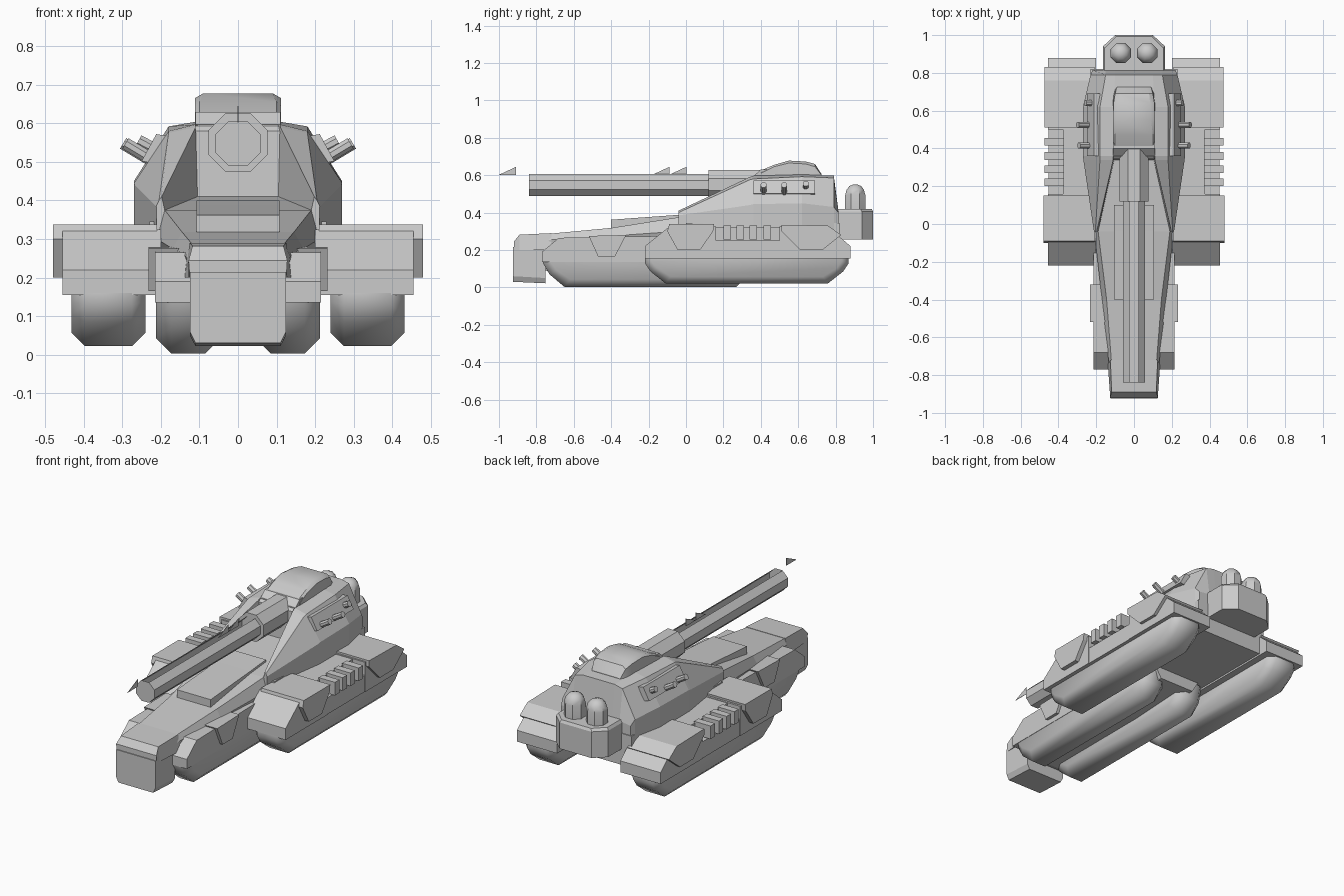
import bpy, bmesh, math
from mathutils import Vector

if "Cube" in bpy.data.objects:
    bpy.data.objects.remove(bpy.data.objects["Cube"])


def make(name, bm, mirror=False, smooth=None):
    bmesh.ops.recalc_face_normals(bm, faces=bm.faces)
    me = bpy.data.meshes.new(name)
    bm.to_mesh(me)
    bm.free()
    ob = bpy.data.objects.new(name, me)
    bpy.context.collection.objects.link(ob)
    if mirror:
        ob.modifiers.new("Mirror", 'MIRROR')
    if smooth:
        bpy.ops.object.select_all(action='DESELECT')
        ob.select_set(True)
        bpy.context.view_layer.objects.active = ob
        bpy.ops.object.shade_smooth_by_angle(angle=math.radians(smooth))
    return ob


def loft(name, rings, mirror=False, smooth=None, caps=True):
    """Skin closed rings of equal length."""
    bm = bmesh.new()
    rows = [[bm.verts.new(p) for p in r] for r in rings]
    n = len(rows[0])
    for a, b in zip(rows, rows[1:]):
        for i in range(n):
            j = (i + 1) % n
            bm.faces.new((a[i], a[j], b[j], b[i]))
    if caps:
        bm.faces.new(rows[0])
        bm.faces.new(rows[-1])
    return make(name, bm, mirror, smooth)


def side_prism(name, prof, x0, x1, mirror=False):
    """Extrude a (y, z) side profile between two x values."""
    return loft(name, [[(x, y, z) for y, z in prof] for x in (x0, x1)], mirror)


def sym_loft(name, sections, smooth=None):
    """Loft half sections (y, [(x, z)...]) mirrored into full rings."""
    rings = []
    for y, pts in sections:
        rings.append([(x, y, z) for x, z in pts] + [(-x, y, z) for x, z in reversed(pts)])
    return loft(name, rings, smooth=smooth)


def box(name, lo, hi, mirror=False):
    return side_prism(name, [(lo[1], lo[2]), (hi[1], lo[2]), (hi[1], hi[2]), (lo[1], hi[2])],
                      lo[0], hi[0], mirror)


def rod(name, p, q, r, sides=8, mirror=False, smooth=None):
    p, q = Vector(p), Vector(q)
    rot = (q - p).to_track_quat('Z', 'Y')
    ring = [rot @ Vector((r * math.cos((i + .5) * math.tau / sides),
                          r * math.sin((i + .5) * math.tau / sides), 0)) for i in range(sides)]
    return loft(name, [[p + v for v in ring], [q + v for v in ring]], mirror, smooth)


def track(name, prof, x0, x1, cham):
    """Tread with its lower side edges rounded inward."""
    ys = [p[0] for p in prof]
    top = max(p[1] for p in prof)
    cy, half = (min(ys) + max(ys)) / 2, (max(ys) - min(ys)) / 2
    h = top - min(p[1] for p in prof)
    rings = []
    for x, c in ((x0, cham), (x0 + cham, 0), (x1 - cham, 0), (x1, cham)):
        rings.append([(x, cy + (y - cy) * (1 - c / half), top + (z - top) * (1 - c / h))
                      for y, z in prof])
    return loft(name, rings, True, 50)


# Tracks
track("rear_track", [(-.22, .16), (-.22, .13), (-.19, .085), (-.11, .022), (.76, .022),
                     (.84, .085), (.87, .13), (.87, .16)], .24, .432, .035)
track("front_track", [(-.77, .16), (-.765, .13), (-.73, .07), (-.65, .003), (.27, .003),
                      (.33, .07), (.35, .16)], .045, .213, .04)

# Rear fenders: full-width ends, notched middle for the ribs
side_prism("rear_fender_front", [(-.22, .155), (-.22, .22), (-.09, .325), (.16, .325), (.16, .155)],
           .2, .455, True)
side_prism("rear_fender_back", [(.5, .155), (.5, .325), (.77, .315), (.88, .22), (.88, .155)],
           .2, .455, True)
box("rear_fender_core", (.2, .15, .155), (.375, .51, .322), True)
box("rear_fender_sill", (.37, .15, .155), (.452, .51, .25), True)
for y in (.22, .29, .36, .435):
    box("fender_rib", (.37, y - .02, .255), (.474, y + .02, .33), True)

# Armour panels folded over the fenders
side_prism("front_side_panel", [(-.09, .338), (.15, .338), (.145, .3), (.075, .2), (-.045, .2),
                                (-.1, .3)], .21, .48, True)
side_prism("rear_side_panel", [(.51, .335), (.76, .33), (.83, .28), (.73, .2), (.61, .2),
                               (.51, .3)], .21, .473, True)

# Front fenders and their panels
side_prism("front_fender", [(-.77, .135), (-.77, .19), (-.68, .265), (-.1, .275), (.25, .275),
                            (.25, .135)], .09, .215, True)
side_prism("front_skirt_panel", [(-.52, .275), (-.32, .28), (-.38, .165), (-.47, .165)],
           .15, .232, True)

# Lower hull
box("lower_hull", (-.23, 0, .165), (.23, .82, .345))

# Long wedge hull and deck
sym_loft("wedge_hull", [
    (-.78, [(.10, .10), (.12, .24), (.11, .272)]),
    (-.72, [(.11, .08), (.135, .255), (.12, .288)]),
    (-.40, [(.11, .08), (.17, .275), (.145, .318)]),
    (-.04, [(.11, .08), (.21, .30), (.19, .375)]),
    (.36, [(.11, .10), (.24, .31), (.20, .395)])])
side_prism("deck_plate", [(-.40, .30), (-.40, .362), (-.04, .388), (.1, .40), (.1, .33)], -.107, .107)

# Nose block
sym_loft("nose_block", [(-.925, [(.11, .03), (.125, .06), (.125, .215)]),
                        (-.75, [(.11, .022), (.125, .05), (.125, .215)])])
sym_loft("nose_cap", [(-.92, [(.125, .20), (.128, .245)]),
                      (-.89, [(.128, .20), (.118, .282)]),
                      (-.72, [(.14, .20), (.125, .29)])])

# Casemate with a recess for the gun between its cheeks
sym_loft("casemate", [
    (-.04, [(.21, .28), (.212, .385), (.205, .40), (.198, .41), (.19, .375)]),
    (.34, [(.268, .31), (.268, .44), (.18, .575), (.11, .59), (.105, .41)]),
    (.36, [(.27, .31), (.27, .445), (.18, .58), (.11, .597), (.105, .597)]),
    (.62, [(.27, .31), (.27, .45), (.18, .592), (.11, .604), (.05, .604)]),
    (.79, [(.23, .29), (.23, .43), (.15, .585), (.10, .597), (.05, .597)]),
    (.815, [(.22, .28), (.22, .40), (.15, .41), (.10, .41), (.05, .41)])])

# Gun mantlet and domed cupola
side_prism("gun_mantlet", [(.34, .40), (.345, .58), (.40, .63), (.46, .63), (.46, .40)], -.11, .11)
sym_loft("cupola", [
    (.40, [(.112, .57), (.112, .61), (.10, .625)]),
    (.47, [(.112, .57), (.112, .645), (.10, .655)]),
    (.55, [(.112, .57), (.112, .665), (.09, .678)]),
    (.64, [(.112, .57), (.108, .66), (.085, .673)]),
    (.69, [(.11, .57), (.10, .645), (.08, .66)]),
    (.725, [(.10, .57), (.09, .60), (.07, .605)])], smooth=30)

# Gun: sleeve and octagonal barrel
rod("gun_sleeve", (0, .12, .55), (0, .40, .55), .083)
barrel = rod("gun_barrel", (0, -.84, .548), (0, .15, .548), .063)
bm = bmesh.new()
bm.from_mesh(barrel.data)
top = max(bm.faces, key=lambda f: f.normal.z)
bmesh.ops.delete(bm, geom=[top], context='FACES')  # open groove along the top
bm.to_mesh(barrel.data)
bm.free()

# Thin sight blades above the barrel
for y in (-1.0, -.18, -.09):
    side_prism("sight_blade", [(y, .602), (y + .092, .602), (y + .092, .645)], -.001, .001)

# Smoke launchers on their side strips
loft("launcher_strip", [[(x, y, z) for x, z in
                         ((.215, .495), (.25, .502), (.212, .572), (.18, .567))]
                        for y in (.36, .69)], True)
for y, x in ((.415, .292), (.525, .298), (.64, .258)):
    rod("smoke_launcher", (x - .085, y, .497 if x > .27 else .51),
        (x, y, .548 if x > .27 else .555), .017, 8, True)

# Rear stowage box with chamfered corners
plan = [(-.165, .81), (.165, .81), (.165, .94), (.10, 1.0), (-.10, 1.0), (-.165, .94)]
loft("rear_box", [[(x * s, y - d, z) for x, y in plan]
                  for z, s, d in ((.255, 1, 0), (.405, 1, 0), (.42, .94, .008))])

# Domed exhaust canisters
rings = []
for r, z in ((.058, .40), (.058, .495), (.05, .522), (.034, .542), (.012, .55)):
    rings.append([(.07 + r * math.cos((i + .5) * math.tau / 8),
                   .905 + r * math.sin((i + .5) * math.tau / 8), z) for i in range(8)])
loft("exhaust_canister", rings, True, 40)
